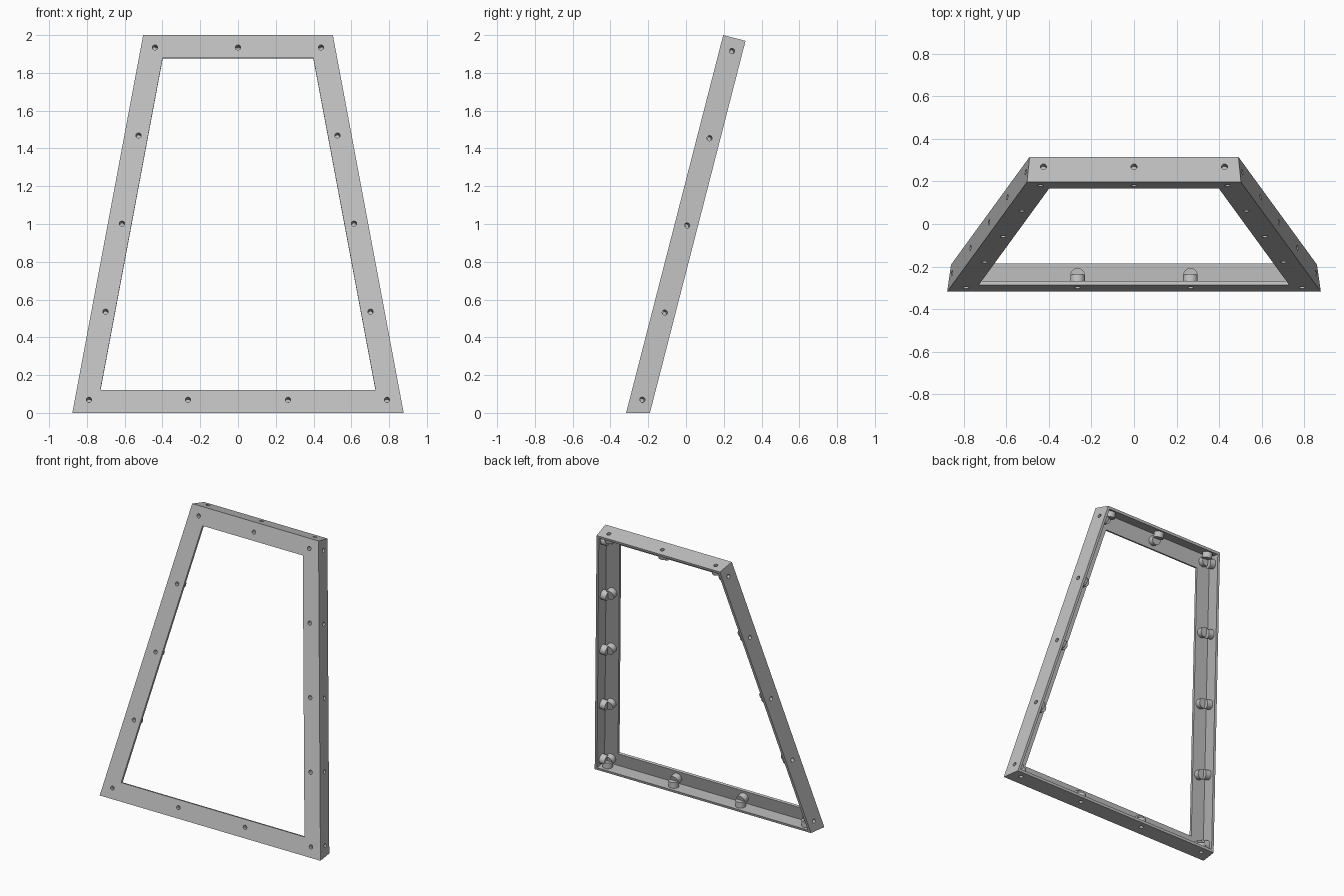
import bpy, bmesh, math
from mathutils import Vector, Matrix

if "Cube" in bpy.data.objects:
    bpy.data.objects.remove(bpy.data.objects["Cube"], do_unlink=True)

TILT = math.atan2(0.514, 2)          # frame leans back
LENGTH = 2 / math.cos(TILT)          # height along the slope
DEPTH, WIDTH, WALL = 0.122, 0.124, 0.018
TAPER, DRAFT = 0.1815, 0.1           # side slopes along height and depth
HOLE_R, NUT_R, NUT_TOP, BORE = 0.014, 0.034, 0.058, 0.045

# Local axes: x across, y up the slope, z into the depth
FRAME = Matrix((
    (1, 0, 0, 0),
    (0, math.sin(TILT), math.cos(TILT), -0.317),
    (0, math.cos(TILT), -math.sin(TILT), 0),
    (0, 0, 0, 1)))

steel = bpy.data.materials.new("grey steel")
steel.use_nodes = True
grey = (0.52, 0.52, 0.52, 1)
steel.diffuse_color = grey
steel.node_tree.nodes["Principled BSDF"].inputs["Base Color"].default_value = grey


def edge_x(v, w=0):
    return 0.877 - TAPER * v - DRAFT * w


def make_object(name, bm):
    bmesh.ops.recalc_face_normals(bm, faces=bm.faces)
    mesh = bpy.data.meshes.new(name)
    bm.to_mesh(mesh)
    bm.free()
    mesh.materials.append(steel)
    obj = bpy.data.objects.new(name, mesh)
    bpy.context.collection.objects.link(obj)
    return obj


def trapezoid(bm, slope_w, w, inset):
    low, high = slope_w * math.tan(TILT) + inset, LENGTH - inset
    side = inset * math.hypot(1, TAPER)
    xl, xh = edge_x(low, slope_w) - side, edge_x(high, slope_w) - side
    return [bm.verts.new(FRAME @ Vector((x, y, w)))
            for x, y in ((-xl, low), (xl, low), (xh, high), (-xh, high))]


def lathe(bm, profile, matrix, sides=32):
    rings = []
    for r, h in profile:
        n = sides if r else 1
        rings.append([bm.verts.new(matrix @ Vector((
            r * math.cos(math.tau * i / sides), r * math.sin(math.tau * i / sides), h)))
            for i in range(n)])
    for a, b in zip(rings, rings[1:]):
        for i in range(sides):
            j = (i + 1) % sides
            corners = [a[i % len(a)], a[j % len(a)], b[j % len(b)], b[i % len(b)]]
            bm.faces.new(list(dict.fromkeys(corners)))


# Angle-section frame: loops around its cross-section
bm = bmesh.new()
loops = [trapezoid(bm, *spec) for spec in (
    (0, 0, 0), (DEPTH, DEPTH, 0), (DEPTH, DEPTH, WALL),
    (WALL, WALL, WALL), (0, WALL, WIDTH), (0, 0, WIDTH))]
for a, b in zip(loops, loops[1:] + loops[:1]):
    for i in range(4):
        j = (i + 1) % 4
        bm.faces.new((a[i], a[j], b[j], b[i]))
frame = make_object("angle_frame", bm)

# Bolt positions with inward directions
bolts = []
for i in range(5):
    v_front = 0.072 + i * 0.4815
    v_side = 0.089 + i * 0.4765
    for s in (-1, 1):
        bolts.append(((s * (edge_x(v_front) - 0.075), v_front, 0), (0, 0, 1)))
        bolts.append(((s * edge_x(v_side, 0.066), v_side, 0.066), (-s, -TAPER, -DRAFT)))
bolts.append(((0, LENGTH - 0.067, 0), (0, 0, 1)))
for x in (-0.265, 0.265):
    bolts.append(((x, 0.072, 0), (0, 0, 1)))
for x in (-0.425, 0, 0.425):
    bolts.append(((x, LENGTH, 0.074), (0, -1, 0)))
for x in (-0.79, -0.265, 0.265, 0.79):
    bolts.append(((x, 0.074 * math.tan(TILT), 0.074), (0, 1, -math.tan(TILT))))

# Blind nuts behind each hole, and the drills that cut the holes
nuts, drills = bmesh.new(), bmesh.new()
base = WALL - 0.001
for point, direction in bolts:
    turn = Vector(direction).to_track_quat('Z', 'Y').to_matrix().to_4x4()
    place = FRAME @ Matrix.Translation(point) @ turn
    lathe(nuts, ((0, BORE), (HOLE_R, BORE), (HOLE_R, base), (NUT_R, base),
                 (NUT_R, NUT_TOP), (0, NUT_TOP)), place)
    lathe(drills, ((0, -0.01), (HOLE_R, -0.01), (HOLE_R, 0.03), (0, 0.03)), place)
nut_obj = make_object("blind_nuts", nuts)
drill_obj = make_object("hole_cutter", drills)
drill_obj.hide_render = True
drill_obj.hide_viewport = True

cut = frame.modifiers.new("bolt_holes", 'BOOLEAN')
cut.operation = 'DIFFERENCE'
cut.solver = 'EXACT'
cut.object = drill_obj

# Round nuts shade smooth with sharp rims
bpy.ops.object.select_all(action='DESELECT')
nut_obj.select_set(True)
bpy.context.view_layer.objects.active = nut_obj
bpy.ops.object.shade_smooth_by_angle(angle=math.radians(35))
